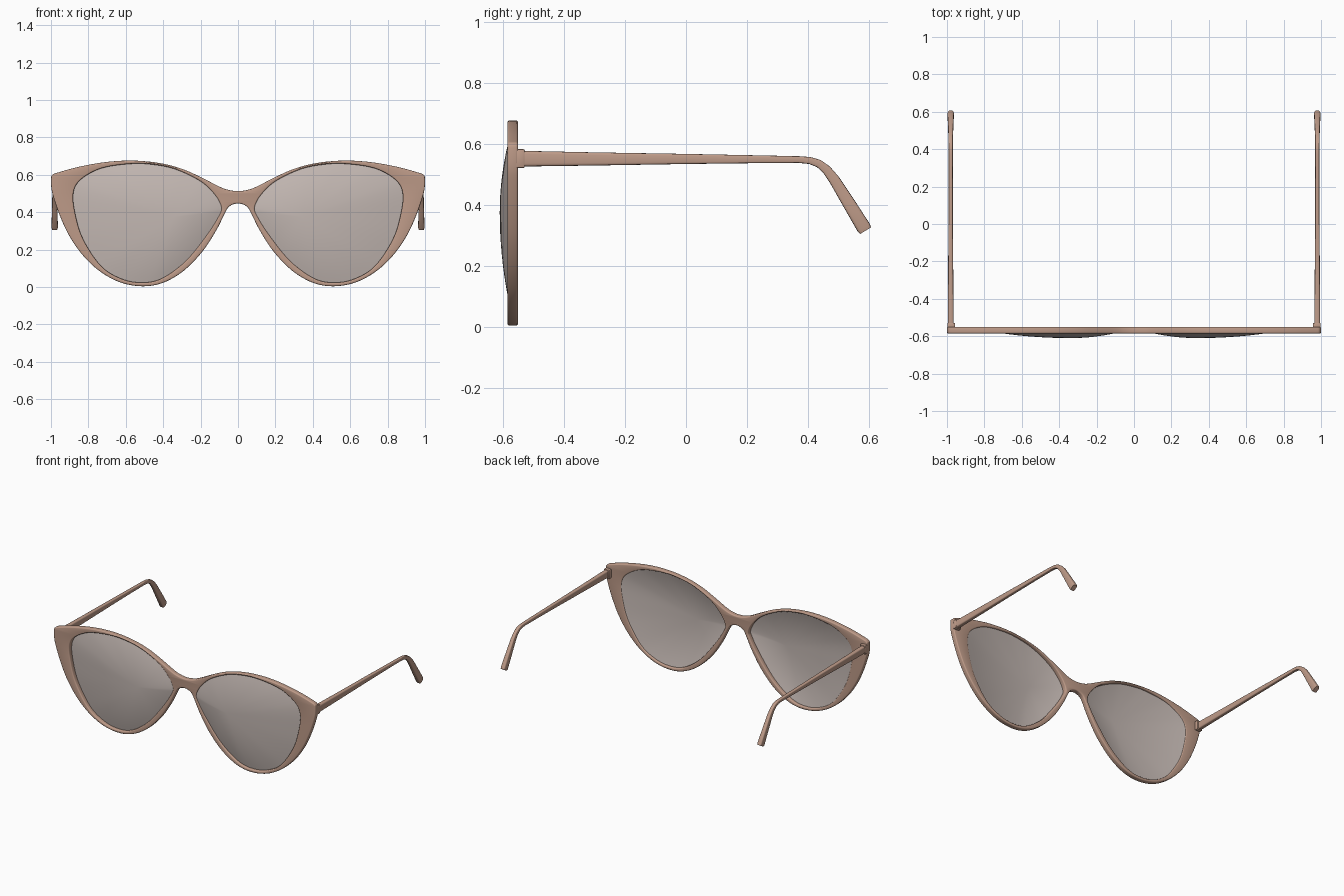
import bpy, bmesh, math
from mathutils import Vector

if "Cube" in bpy.data.objects:
    bpy.data.objects.remove(bpy.data.objects["Cube"])


def material(name, color):
    m = bpy.data.materials.new(name)
    m.diffuse_color = color
    m.use_nodes = True
    m.node_tree.nodes["Principled BSDF"].inputs["Base Color"].default_value = m.diffuse_color
    return m


FRAME = material("frame_brown", (0.52, 0.33, 0.25, 1))
LENS = material("lens_tint", (0.55, 0.48, 0.45, 0.6))


def smooth_loop(pts, n=6):
    """Closed Catmull-Rom curve through 2D points."""
    out, c = [], len(pts)
    for i in range(c):
        a, b, d, e = (Vector(pts[(i + k) % c]) for k in (-1, 0, 1, 2))
        for j in range(n):
            t = j / n
            out.append(0.5 * (2 * b + (d - a) * t + (2 * a - 5 * b + 4 * d - e) * t ** 2
                              + (3 * b - a - 3 * d + e) * t ** 3))
    return out


def finish(obj, mat, angle=40):
    obj.data.materials.clear()
    obj.data.materials.append(mat)
    bpy.ops.object.select_all(action='DESELECT')
    obj.select_set(True)
    bpy.context.view_layer.objects.active = obj
    bpy.ops.object.shade_smooth_by_angle(angle=math.radians(angle))


def mesh_object(name, bm):
    bmesh.ops.recalc_face_normals(bm, faces=bm.faces)
    me = bpy.data.meshes.new(name)
    bm.to_mesh(me)
    bm.free()
    obj = bpy.data.objects.new(name, me)
    bpy.context.collection.objects.link(obj)
    return obj


def mirror_x(obj):
    obj.modifiers.new("mirror", 'MIRROR').use_mirror_merge = False


# Outlines of the right half (x, z)
half = [(0.05, 0.519), (0.1, 0.537), (0.2, 0.588), (0.3, 0.632), (0.42, 0.663), (0.56, 0.676),
        (0.7, 0.669), (0.85, 0.643), (0.97, 0.61), (0.992, 0.6), (0.999, 0.585), (0.998, 0.53),
        (0.985, 0.475), (0.95, 0.375), (0.9, 0.27), (0.83, 0.17), (0.74, 0.085), (0.63, 0.025),
        (0.51, 0.004), (0.4, 0.023), (0.29, 0.087), (0.19, 0.19), (0.115, 0.305),
        (0.07, 0.395), (0.045, 0.432)]
opening = [(0.09, 0.43), (0.125, 0.495), (0.2, 0.565), (0.33, 0.628), (0.45, 0.654), (0.57, 0.659),
           (0.73, 0.635), (0.84, 0.575), (0.88, 0.505), (0.872, 0.4), (0.83, 0.26),
           (0.735, 0.115), (0.63, 0.047), (0.52, 0.024), (0.41, 0.045), (0.28, 0.138),
           (0.165, 0.28), (0.1, 0.385)]
outer = smooth_loop([(0, 0.513)] + half + [(0, 0.447)] + [(-x, z) for x, z in reversed(half)])
hole = smooth_loop(opening)

# Front frame: filled outline with two lens openings
cu = bpy.data.curves.new("front_frame", 'CURVE')
cu.dimensions, cu.fill_mode = '2D', 'BOTH'
BEVEL = 0.007
cu.extrude, cu.bevel_depth, cu.bevel_resolution, cu.offset = 0.0105, BEVEL, 2, -BEVEL
for loop in (outer, hole, [Vector((-p.x, p.y)) for p in reversed(hole)]):
    sp = cu.splines.new('POLY')
    sp.points.add(len(loop) - 1)
    for q, p in zip(sp.points, loop):
        q.co = (p.x, p.y, 0, 1)
    sp.use_cyclic_u = True
frame = bpy.data.objects.new("front_frame", cu)
bpy.context.collection.objects.link(frame)
frame.rotation_euler.x = math.pi / 2
frame.location.y = -0.5675
bpy.context.view_layer.objects.active = frame
frame.select_set(True)
bpy.ops.object.convert(target='MESH')
frame = bpy.context.object
bm = bmesh.new()
bm.from_mesh(frame.data)
bmesh.ops.remove_doubles(bm, verts=bm.verts, dist=0.0002)
bm.to_mesh(frame.data)
bm.free()
finish(frame, FRAME)

# Lenses: domed sheet shrinking in rings from the opening to the peak
bm = bmesh.new()
peak, rings = Vector((0.34, 0.375)), []
for k in range(10, 0, -1):
    t = k / 10
    ring = []
    for p in hole:
        q = peak + (p - peak) * t * 1.01
        edge = -0.58 + 0.027 * (p.x - 0.09) / 0.79
        ring.append(bm.verts.new((q.x, -0.61 + (edge + 0.61) * t * t, q.y)))
    rings.append(ring)
tip = bm.verts.new((peak.x, -0.61, peak.y))
n = len(hole)
for i in range(n):
    j = (i + 1) % n
    for a, b in zip(rings, rings[1:]):
        bm.faces.new((a[i], a[j], b[j], b[i]))
    bm.faces.new((rings[-1][i], rings[-1][j], tip))
lens = mesh_object("lenses", bm)
finish(lens, LENS)
mirror_x(lens)

# Temple arms: rounded section swept along (y, z, half height, half width)
path = [(-0.555, 0.551, 0.026, 0.016), (-0.3, 0.550, 0.0215, 0.014), (0, 0.550, 0.0165, 0.012),
        (0.25, 0.549, 0.0125, 0.011), (0.37, 0.548, 0.011, 0.011), (0.405, 0.545, 0.0115, 0.011),
        (0.435, 0.535, 0.013, 0.012), (0.46, 0.515, 0.015, 0.012), (0.485, 0.483, 0.0175, 0.013),
        (0.535, 0.402, 0.021, 0.015), (0.582, 0.325, 0.0235, 0.017), (0.588, 0.315, 0.021, 0.015)]
bm = bmesh.new()
rings = []
for i, (y, z, h, w) in enumerate(path):
    a, b = path[max(i - 1, 0)], path[min(i + 1, len(path) - 1)]
    d = Vector((b[0] - a[0], b[1] - a[1])).normalized()
    ring = []
    for k in range(20):
        ang = math.tau * k / 20
        c, s = math.cos(ang), math.sin(ang)
        u = math.copysign(abs(c) ** 0.45, c) * w
        v = math.copysign(abs(s) ** 0.45, s) * h
        ring.append(bm.verts.new((0.98 + u, y - d.y * v, z + d.x * v)))
    rings.append(ring)
for a, b in zip(rings, rings[1:]):
    for k in range(20):
        m = (k + 1) % 20
        bm.faces.new((a[k], a[m], b[m], b[k]))
bm.faces.new(rings[0])
bm.faces.new(rings[-1])
arm = mesh_object("temple_arms", bm)
finish(arm, FRAME, 50)
mirror_x(arm)

# Hinge blocks behind the frame corners
bm = bmesh.new()
bmesh.ops.create_cube(bm, size=1)
for v in bm.verts:
    v.co = Vector((0.977 + v.co.x * 0.042, -0.545 + v.co.y * 0.034, 0.551 + v.co.z * 0.062))
bmesh.ops.bevel(bm, geom=bm.edges[:], offset=0.005, segments=2, affect='EDGES', profile=0.5)
hinge = mesh_object("hinge_blocks", bm)
finish(hinge, FRAME)
mirror_x(hinge)
